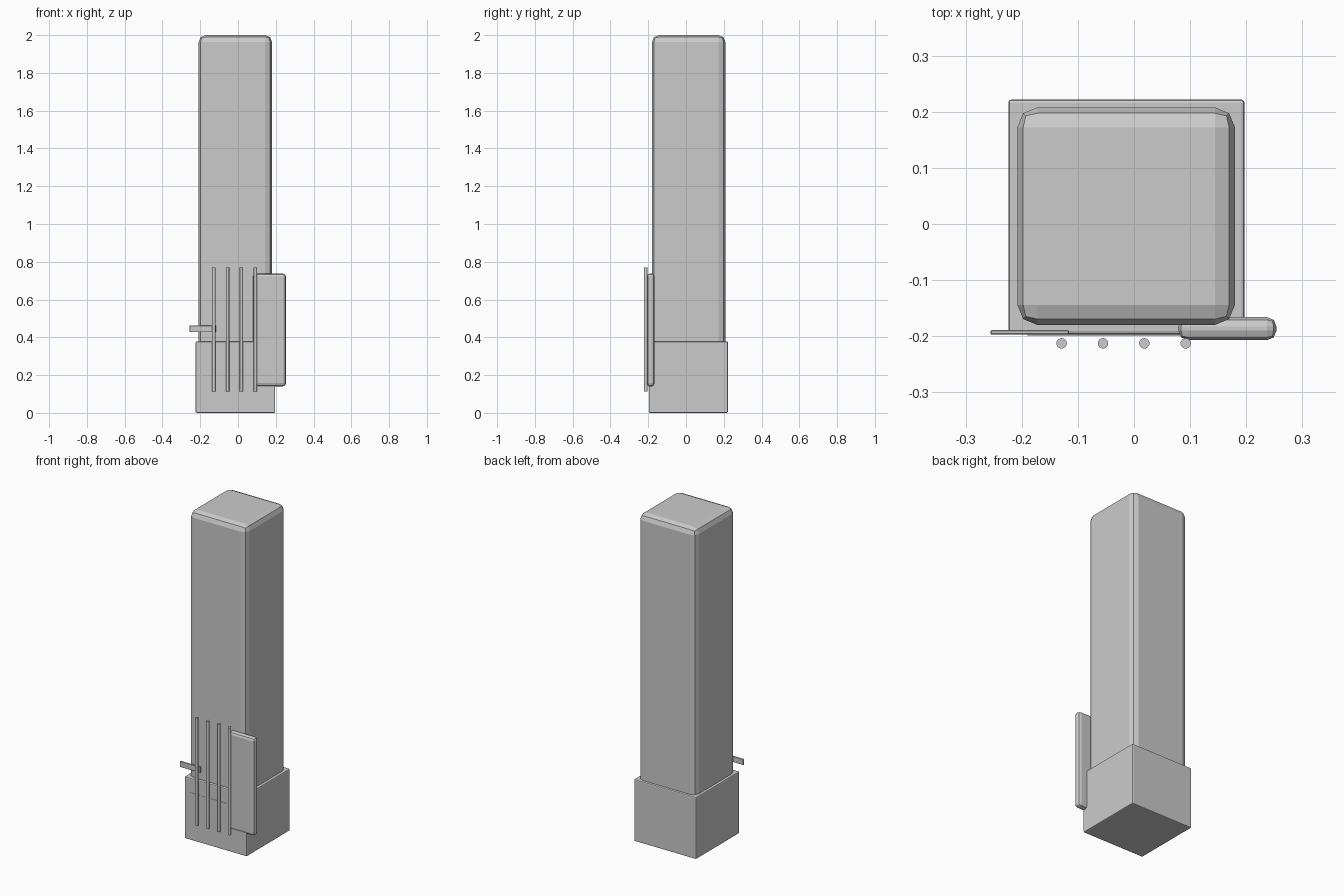
import bpy, bmesh

if "Cube" in bpy.data.objects:
    bpy.data.objects.remove(bpy.data.objects["Cube"])


def box(name, x, y, z, bevel=0.0, segments=1):
    """Box from (min, max) ranges, with optional rounded edges."""
    bm = bmesh.new()
    bmesh.ops.create_cube(bm, size=1)
    for v in bm.verts:
        v.co = [lo + (c + 0.5) * (hi - lo) for c, (lo, hi) in zip(v.co, (x, y, z))]
    if bevel:
        bmesh.ops.bevel(bm, geom=bm.edges[:], offset=bevel, segments=segments,
                        profile=0.5, affect='EDGES')
    mesh = bpy.data.meshes.new(name)
    bm.to_mesh(mesh)
    bm.free()
    obj = bpy.data.objects.new(name, mesh)
    bpy.context.collection.objects.link(obj)
    return obj


# Tall rounded column sunk into the square base
box("column", (-0.208, 0.18), (-0.18, 0.208), (0.25, 2.0), 0.036, 2)
box("base", (-0.224, 0.197), (-0.197, 0.222), (0.0, 0.378), 0.006, 2)

# Thin plate on the front of the base
box("front_plate", (-0.19, 0.16), (-0.1985, -0.19), (0.14, 0.29))

# Rounded panel at the front right corner
box("side_panel", (0.079, 0.254), (-0.207, -0.166), (0.14, 0.738), 0.017, 2)

# Small latch sticking out on the left
box("latch", (-0.256, -0.116), (-0.197, -0.189), (0.427, 0.463), 0.002)

# Row of vertical rods across the front
for i in range(4):
    bpy.ops.mesh.primitive_cylinder_add(
        vertices=16, radius=0.0093, depth=0.656,
        location=(-0.129 + i * 0.0737, -0.2127, 0.441))
    bpy.context.object.name = f"front_rod_{i + 1}"
